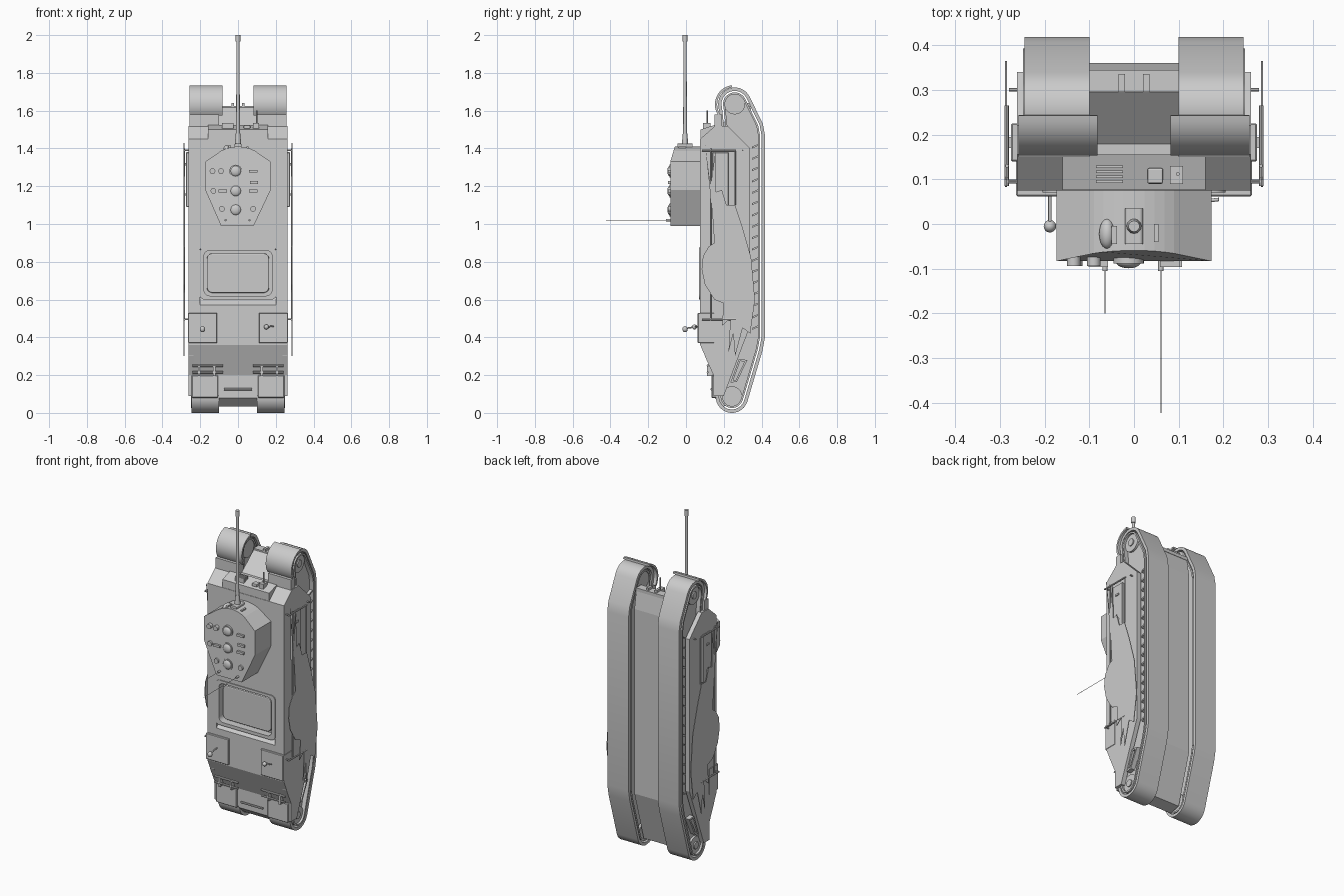
import bpy, bmesh
from math import sin, cos, radians, pi
from mathutils import Vector, Matrix

if "Cube" in bpy.data.objects:
    bpy.data.objects.remove(bpy.data.objects["Cube"])


def finish(name, bm, mirror=False, bevel=0, smooth=False, segs=2):
    bmesh.ops.recalc_face_normals(bm, faces=bm.faces)
    me = bpy.data.meshes.new(name)
    bm.to_mesh(me)
    bm.free()
    ob = bpy.data.objects.new(name, me)
    bpy.context.collection.objects.link(ob)
    if smooth:
        bpy.ops.object.select_all(action='DESELECT')
        ob.select_set(True)
        bpy.context.view_layer.objects.active = ob
        bpy.ops.object.shade_smooth_by_angle(angle=radians(35))
    if bevel:
        m = ob.modifiers.new("bevel", 'BEVEL')
        m.width, m.segments = bevel, segs
    if mirror:
        ob.modifiers.new("mirror", 'MIRROR')
    return ob


def prism(name, pts, a, b, axis='x', **kw):
    """Extrude (y,z) points along x, or (x,z) points along y."""
    bm = bmesh.new()
    co = (lambda p, t: (t, p[0], p[1])) if axis == 'x' else (lambda p, t: (p[0], t, p[1]))
    va = [bm.verts.new(co(p, a)) for p in pts]
    vb = [bm.verts.new(co(p, b)) for p in pts]
    bm.faces.new(va)
    bm.faces.new(vb)
    for i in range(len(pts)):
        j = (i + 1) % len(pts)
        bm.faces.new((va[i], va[j], vb[j], vb[i]))
    return finish(name, bm, **kw)


def ring(name, outer, inner, a, b, axis='x', **kw):
    """Closed band between two matching outlines."""
    bm = bmesh.new()
    co = (lambda p, t: (t, p[0], p[1])) if axis == 'x' else (lambda p, t: (p[0], t, p[1]))
    loops = [[bm.verts.new(co(p, t)) for p in ps]
             for ps, t in ((outer, a), (outer, b), (inner, b), (inner, a))]
    n = len(outer)
    for k in range(4):
        l, m = loops[k], loops[(k + 1) % 4]
        for i in range(n):
            j = (i + 1) % n
            bm.faces.new((l[i], l[j], m[j], m[i]))
    return finish(name, bm, **kw)


def box(name, x, y, z, **kw):
    return prism(name, [(y[0], z[0]), (y[1], z[0]), (y[1], z[1]), (y[0], z[1])], x[0], x[1], **kw)


def rod(name, p, q, r, r2=None, n=12, **kw):
    p, q = Vector(p), Vector(q)
    bm = bmesh.new()
    mat = Matrix.Translation((p + q) / 2) @ (q - p).to_track_quat('Z', 'Y').to_matrix().to_4x4()
    bmesh.ops.create_cone(bm, cap_ends=True, segments=n, radius1=r,
                          radius2=r if r2 is None else r2, depth=(q - p).length, matrix=mat)
    return finish(name, bm, smooth=True, **kw)


def ball(name, c, s, **kw):
    bm = bmesh.new()
    bmesh.ops.create_uvsphere(bm, u_segments=20, v_segments=12, radius=1,
                              matrix=Matrix.Translation(c) @ Matrix.Diagonal((*s, 1)))
    return finish(name, bm, smooth=True, **kw)


def arc(c, r, a0, a1, n):
    return [(c[0] + r * cos(radians(a0 + (a1 - a0) * i / n)),
             c[1] + r * sin(radians(a0 + (a1 - a0) * i / n))) for i in range(n + 1)]


def inset(pts, d):
    """Move a counter-clockwise outline inwards by d."""
    out, n = [], len(pts)
    for i in range(n):
        a, b, c = (Vector(pts[k % n]) for k in (i - 1, i, i + 1))
        u, v = (b - a).normalized(), (c - b).normalized()
        nu, nv = Vector((-u.y, u.x)), Vector((-v.y, v.x))
        out.append(tuple(b + (nu + nv) * d / (1 + nu.dot(nv))))
    return out


def round_rect(x0, x1, z0, z1, r):
    return (arc((x1 - r, z0 + r), r, -90, 0, 5) + arc((x1 - r, z1 - r), r, 0, 90, 5)
            + arc((x0 + r, z1 - r), r, 90, 180, 5) + arc((x0 + r, z0 + r), r, 180, 270, 5))


# Hull: full-width deck, centre body, side skirts
deck = prism("hull_deck", [(.075, 1.45), (.155, 1.52), (.19, 1.52), (.19, .09), (.145, .09),
                           (.145, .2), (.075, .36)], -.262, .262)
prism("hull_centre", [(.155, 1.5), (.3, 1.62), (.34, 1.62), (.36, 1.5), (.36, .36), (.27, .05),
                      (.2, .035), (.15, .08)], -.1, .1)
prism("deck_front_block", [(.076, 1.4), (.076, 1.5), (.155, 1.525), (.17, 1.4)], -.16, .16)
prism("side_skirt", [(.1, 1.45), (.155, 1.52), (.22, 1.52), (.34, 1.4), (.34, .46), (.29, .33),
                     (.2, .09), (.145, .09), (.145, .2), (.1, .3)], .235, .262, mirror=True)

# Recessed engine hatch
cut = prism("hatch_cutter", [(.02, .87), (.115, .865), (.115, .61), (.02, .52)], -.2, .2)
cut.hide_render = True
cut.hide_viewport = True
mod = deck.modifiers.new("recess", 'BOOLEAN')
mod.object, mod.operation, mod.solver = cut, 'DIFFERENCE', 'EXACT'
ring("hatch_frame", round_rect(-.205, .205, .6, .876, .03), round_rect(-.18, .18, .62, .86, .03),
     .07, .12, 'y', smooth=True)
prism("hatch_panel", round_rect(-.165, .165, .635, .845, .03), .086, .12, 'y', bevel=.006)

# Tracks
track = (arc((.243, .086), .086, 160, 343, 14) + [(.405, .33), (.418, .4), (.418, 1.47), (.407, 1.53)]
         + arc((.258, 1.635), .088, 24, 195, 14) + [(.19, 1.45), (.19, .4)])
ring("track", track, inset(track, .018), .1, .245, mirror=True, smooth=True)
ring("track_guide", inset(track, .026), inset(track, .036), .105, .248, mirror=True, smooth=True)
prism("track_frame", inset(track, .03), .125, .222, mirror=True)
for i in range(17):
    z = .44 + i * .06
    prism("track_rib", [(.35, z), (.385, z + .015), (.385, z + .025), (.35, z + .01)], .215, .24, mirror=True)
for nm, c, r in (("drive_wheel", (.258, 1.635), .055), ("idler_wheel", (.243, .086), .055)):
    rod(nm, (.11, *c), (.235, *c), r, n=24, mirror=True)
    rod(nm + "_hub", (.11, *c), (.242, *c), .022, mirror=True)
fr = [(.235, .16), (.27, .165), (.325, .28), (.28, .285)]
ring("track_tension_frame", fr, inset(fr, .01), .22, .25, mirror=True)

# Curved fenders over the upper track ends
fc = (.255, 1.633)
prism("fender", arc(fc, .102, 97, 215, 14) + arc(fc, .09, 215, 97, 14), .082, .258, mirror=True, smooth=True)
box("fender_root", (.1, .258), (.15, .19), (1.515, 1.58), mirror=True)

# Turret with arched top edge
arch = arc((0, 1.22), .19, 62, 118, 8)
tur = [(-.173, 1.33), (-.173, 1.18), (-.09, .99), (.083, .99), (.173, 1.18), (.173, 1.33)] + arch
bm = bmesh.new()
va = [bm.verts.new((x, -.083 + (max(0, z - 1.33) * .3), z)) for x, z in tur]
vb = [bm.verts.new((x, .08, z)) for x, z in tur]
bm.faces.new(va)
bm.faces.new(vb)
for i in range(len(tur)):
    j = (i + 1) % len(tur)
    bm.faces.new((va[i], va[j], vb[j], vb[i]))
finish("turret", bm)

# Gun
GY = -.005
prism("gun_mount", round_rect(-.02, .02, 1.39, 1.425, .008), -.045, .035, 'y')
rod("gun_collar", (0, GY, 1.41), (0, GY, 1.48), .018, .012)
rod("gun_barrel", (0, GY, 1.4), (0, GY, 1.98), .0105, .008, n=16)
rod("gun_muzzle", (0, GY, 1.965), (0, GY, 2), .0125, n=16)
ball("gun_sight_dome", (-.06, -.022, 1.395), (.018, .034, .022))
box("gun_sight_cover", (-.05, -.038), (-.045, -.005), (1.38, 1.415))
box("coaxial_port", (.045, .055), (-.04, 0), (1.38, 1.41))

# Turret roof fittings
for z in (1.28, 1.175, 1.075):
    rod("hatch_base", (-.012, -.088, z), (-.012, -.07, z), .034, n=24)
    ball("hatch_dome", (-.012, -.085, z), (.028, .014, .028))
for x, z in ((-.135, 1.28), (-.09, 1.28), (-.085, 1.08), (.08, 1.08), (-.13, 1.175)):
    rod("roof_cap", (x, -.094, z), (x, -.07, z), .015, n=16)
for x, z in ((.08, 1.28), (.08, 1.175), (-.08, 1.175), (.085, 1.22)):
    box("periscope", (x - .022, x + .022), (-.096, -.07), (z - .007, z + .007))

# Whip antennas
for x, y in ((-.065, -.2), (.06, -.4225)):
    rod("antenna_base", (x, -.105, 1.02), (x, -.07, 1.02), .006)
    rod("antenna", (x, y, 1.02), (x, -.08, 1.02), .0013, n=6)

# Rear stowage boxes with ball-ended levers
box("stowage_box", (.11, .264), (.062, .15), (.37, .53), mirror=True, bevel=.003, segs=1)
rod("lever", (-.188, .08, .46), (-.188, -.005, .447), .004)
ball("lever_ball", (-.188, -.005, .443), (.014, .014, .016))
rod("folded_lever", (.15, .05, .455), (.19, .055, .46), .004)
ball("folded_lever_ball", (.15, .045, .455), (.013, .013, .013))

# Mud flaps, steps and tow bar
box("mud_flap", (.105, .246), (.135, .17), (.08, .2), mirror=True, bevel=.004, segs=1)
for z in (.215, .25):
    rod("step_bar", (.08, .115, z), (.24, .115, z), .006, n=8, mirror=True)
for x in (.12, .2):
    box("step_bracket", (x, x + .012), (.11, .15), (.195, .255), mirror=True)
rod("tow_bar", (-.075, .135, .125), (.075, .135, .125), .006, n=8)

# Front deck lights, grille and small mast
for z in (1.505,):
    box("headlamp", (.08, .11), (.09, .13), (z, z + .03))
    box("hatch_block", (.03, .065), (.09, .125), (z, z + .018), bevel=.004)
    for i in range(4):
        box("grille_bar", (-.085, -.025), (.092 + i * .011, .098 + i * .011), (z, z + .03))
rod("deck_mast", (.098, .112, 1.52), (.098, .112, 1.6), .004, n=8)
for x in (.02, -.035):
    box("tow_hook", (x, x + .015), (.295, .335), (1.6, 1.64))
box("nose_plate", (-.1, .1), (.295, .345), (1.605, 1.625))

# Side racks with ragged cover sheets
for z in (.495, 1.39):
    rod("rack_arm_front", (.255, .095, z), (.287, .095, z), .004, n=8, mirror=True)
    rod("rack_arm_back", (.255, .3, z), (.28, .3, z), .004, n=8, mirror=True)
    rod("rack_rail", (.285, .085, z), (.285, .265, z), .005, n=8, mirror=True)
rod("rack_post_front", (.284, .13, .49), (.284, .13, 1.4), .004, n=8, mirror=True)
rod("rack_post_back", (.284, .26, 1.1), (.284, .26, 1.39), .004, n=8, mirror=True)
sheet = [(.1, 1.43), (.13, 1.2), (.155, 1.38), (.16, 1.17), (.19, 1.18), (.215, 1.1), (.26, 1.1), (.3, .98),
         (.345, .82), (.365, .6), (.34, .42), (.3, .45), (.26, .3), (.25, .42), (.225, .32),
         (.235, .5), (.19, .46), (.2, .58), (.15, .6), (.1, .68), (.083, .76), (.09, .83), (.12, .88),
         (.15, .9), (.14, 1.05)]
prism("cover_sheet", sheet, .284, .288, mirror=True)
box("side_locker", (.25, .275), (.14, .225), (1.09, 1.38), mirror=True, bevel=.003, segs=1)
for z in (1.15, 1.31):
    box("locker_latch", (.27, .28), (.17, .195), (z, z + .012), mirror=True)
